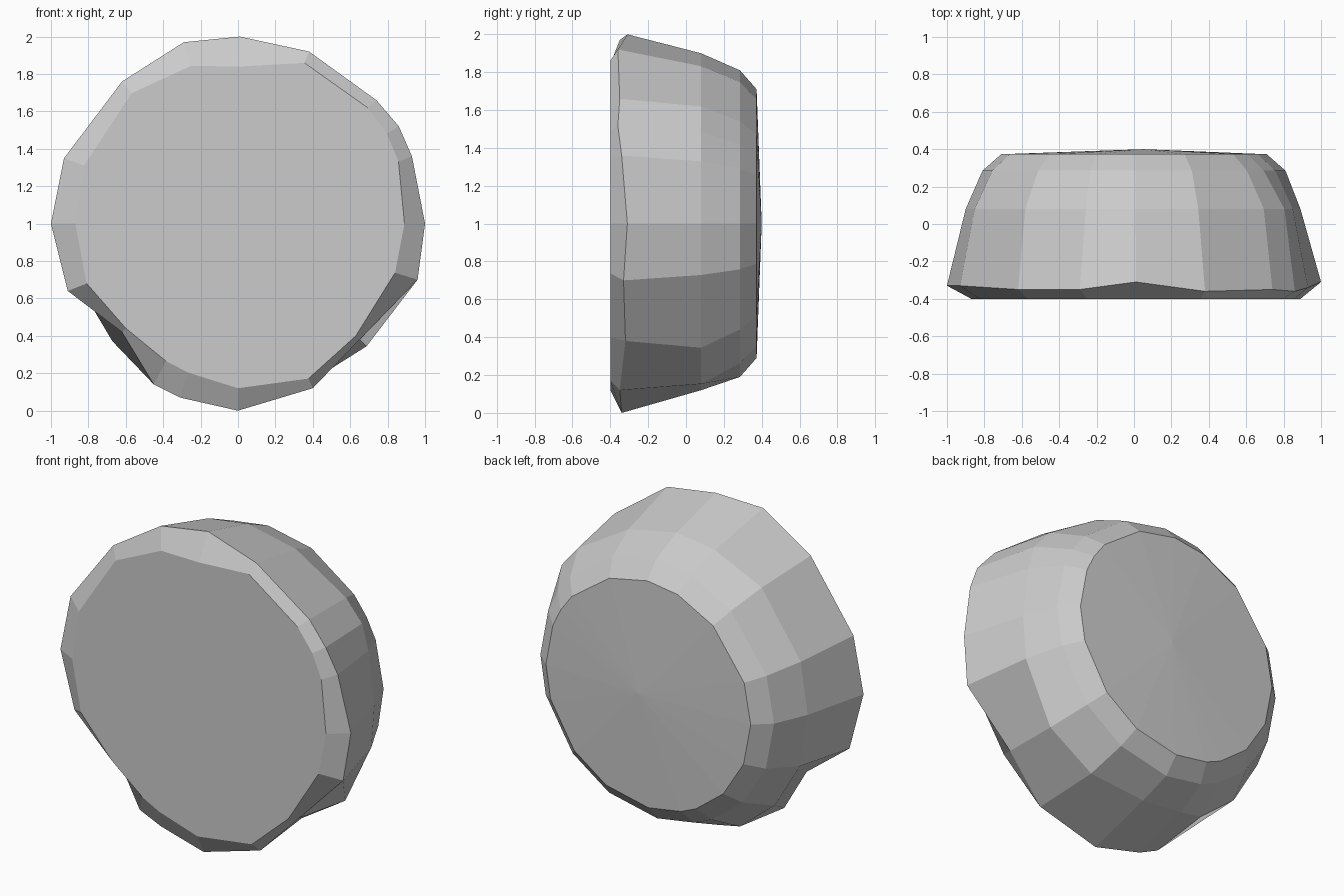
import bpy, bmesh, math

# Irregular front rim, clockwise from the top: x, y, z, inner front-face radius, mid-wall radius
rim = [
    (0.01, -0.31, 2.00, 0.84, 0.90), (0.38, -0.36, 1.92, 0.93, 0.90),
    (0.74, -0.35, 1.66, 0.93, 0.93), (0.86, -0.36, 1.52, 0.93, 0.94),
    (0.93, -0.34, 1.36, 0.92, 0.91), (1.00, -0.31, 1.00, 0.89, 0.89),
    (0.96, -0.33, 0.70, 0.88, 0.91), (0.65, -0.32, 0.38, 0.87, 0.95),
    (0.40, -0.35, 0.12, 0.91, 0.93), (0.00, -0.34, 0.00, 0.88, 0.88),
    (-0.31, -0.32, 0.07, 0.84, 0.90), (-0.45, -0.33, 0.14, 0.83, 0.93),
    (-0.62, -0.31, 0.42, 0.82, 0.92), (-0.91, -0.32, 0.64, 0.87, 0.91),
    (-1.00, -0.33, 1.00, 0.87, 0.90), (-0.93, -0.33, 1.35, 0.88, 0.91),
    (-0.62, -0.35, 1.76, 0.90, 0.92), (-0.29, -0.35, 1.97, 0.88, 0.90),
]

bm = bmesh.new()


def ring(y, radii):
    """Ring of vertices sharing the rim's directions."""
    verts = []
    for (x, _, z, _, _), r in zip(rim, radii):
        a = math.atan2(z - 1, x)
        verts.append(bm.verts.new((r * math.cos(a), y, 1 + r * math.sin(a))))
    return verts


n = len(rim)
# Front plate, rim, bulging wall, shoulder and back edge
rings = [
    ring(-0.40, [p[3] for p in rim]),
    [bm.verts.new(p[:3]) for p in rim],
    ring(0.08, [p[4] for p in rim]),
    ring(0.285, [0.81] * n),
    ring(0.373, [0.71] * n),
]
for a, b in zip(rings, rings[1:]):
    for i in range(n):
        j = (i + 1) % n
        bm.faces.new((a[i], a[j], b[j], b[i]))
bm.faces.new(rings[0])

# Very shallow cone closing the back
tip = bm.verts.new((0.05, 0.40, 1.0))
for i in range(n):
    bm.faces.new((rings[-1][i], rings[-1][(i + 1) % n], tip))
bmesh.ops.recalc_face_normals(bm, faces=bm.faces)

mesh = bpy.data.meshes.new("faceted_dome")
bm.to_mesh(mesh)
bm.free()
bpy.context.collection.objects.link(bpy.data.objects.new("faceted_dome", mesh))
